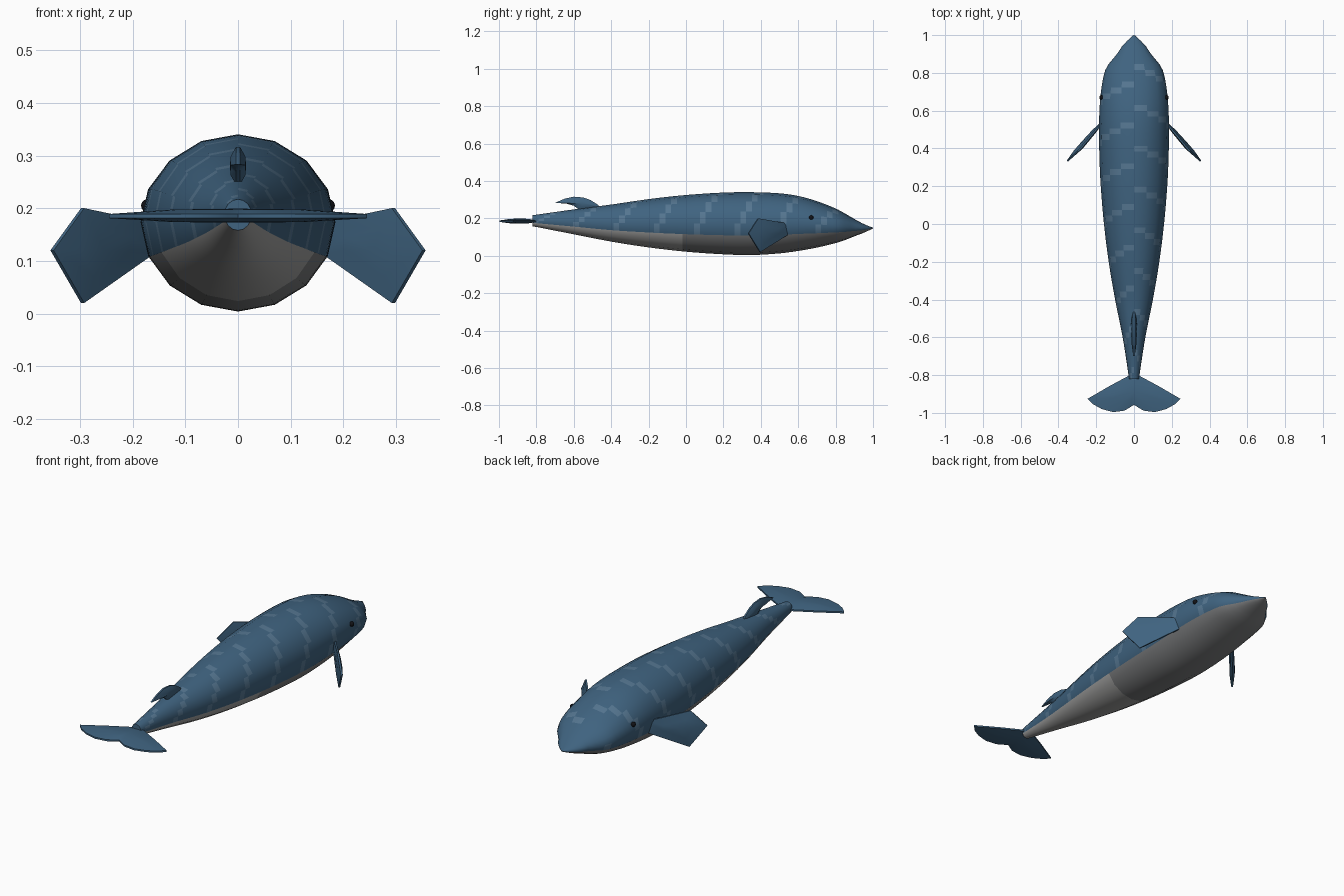
import bpy, bmesh, math
from mathutils import Vector

if "Cube" in bpy.data.objects:
    bpy.data.objects.remove(bpy.data.objects["Cube"])


def material(name, r, g, b):
    m = bpy.data.materials.new(name)
    m.diffuse_color = (r, g, b, 1)
    m.use_nodes = True
    m.node_tree.nodes["Principled BSDF"].inputs["Base Color"].default_value = m.diffuse_color
    return m


BLUE = material("blue skin", 0.05, 0.125, 0.215)
PATCH = material("pale patch", 0.09, 0.18, 0.28)
CHIN = material("throat grey", 0.19, 0.195, 0.2)
BELLY = material("belly grey", 0.36, 0.36, 0.355)
BLACK = material("eye black", 0.006, 0.006, 0.008)


def finish(bm, name, mats, angle=60):
    bmesh.ops.recalc_face_normals(bm, faces=bm.faces)
    me = bpy.data.meshes.new(name)
    bm.to_mesh(me)
    bm.free()
    for m in mats:
        me.materials.append(m)
    ob = bpy.data.objects.new(name, me)
    bpy.context.collection.objects.link(ob)
    bpy.ops.object.select_all(action='DESELECT')
    ob.select_set(True)
    bpy.context.view_layer.objects.active = ob
    bpy.ops.object.shade_smooth_by_angle(angle=math.radians(angle))
    return ob


# body stations: y, half width, bottom z, top z
STATIONS = [
    (-0.82, 0.026, 0.158, 0.217), (-0.6, 0.060, 0.115, 0.248),
    (-0.4, 0.100, 0.076, 0.274), (-0.2, 0.134, 0.045, 0.303),
    (0.0, 0.159, 0.022, 0.325), (0.2, 0.176, 0.008, 0.338),
    (0.35, 0.183, 0.004, 0.340), (0.5, 0.185, 0.013, 0.334),
    (0.6, 0.183, 0.026, 0.320), (0.7, 0.175, 0.044, 0.292),
    (0.8, 0.157, 0.068, 0.253), (0.84, 0.139, 0.080, 0.232),
    (0.9, 0.090, 0.104, 0.197), (0.95, 0.056, 0.123, 0.170),
    (1.0, 0.003, 0.146, 0.150)]


def station(y):
    # cubic blend between the stations
    k = max(i for i in range(len(STATIONS) - 1) if STATIONS[i][0] <= y + 1e-9)
    a, b = STATIONS[k], STATIONS[k + 1]
    p, n = STATIONS[max(k - 1, 0)], STATIONS[min(k + 2, len(STATIONS) - 1)]
    h = b[0] - a[0]
    t = (y - a[0]) / h
    out = []
    for c in (1, 2, 3):
        ma = (b[c] - p[c]) / (b[0] - p[0]) * h
        mb = (n[c] - a[c]) / (n[0] - a[0]) * h
        out.append((2*t**3 - 3*t**2 + 1) * a[c] + (t**3 - 2*t**2 + t) * ma
                   + (3*t**2 - 2*t**3) * b[c] + (t**3 - t**2) * mb)
    return out


# body: sixteen-sided loft, lower six strips grey, stepped patches above
SIDES, RINGS = 16, 59
bm = bmesh.new()
rings = []
for i in range(RINGS + 1):
    y = min(-0.82 + 1.82 * i / RINGS, 1.0)
    w, lo, hi = station(y)
    rings.append([bm.verts.new((w * math.sin(math.tau * j / SIDES), y,
                                (hi + lo) / 2 + (hi - lo) / 2 * math.cos(math.tau * j / SIDES)))
                  for j in range(SIDES)])
for i in range(RINGS):
    for j in range(SIDES):
        k = (j + 1) % SIDES
        f = bm.faces.new((rings[i][j], rings[i][k], rings[i + 1][k], rings[i + 1][j]))
        if 5 <= j <= 10:
            f.material_index = 3 if i < 26 else 2
        elif i < 54:
            right = j < 8
            out = j if right else SIDES - 1 - j
            f.material_index = int((i + out) % 7 == (4 if right else 1))
bm.faces.new(rings[0])
bm.faces.new(rings[-1])
finish(bm, "body", [BLUE, PATCH, CHIN, BELLY])


def fin(name, outline, centre, normal, edge, mid, mirror=False):
    # plate with thin rim and thicker middle
    centre, normal = Vector(centre), Vector(normal).normalized()
    bm = bmesh.new()
    loops = []
    for scale, off in ((0.5, mid), (1, edge), (1, -edge), (0.5, -mid)):
        loops.append([bm.verts.new(centre + (Vector(p) - centre) * scale + normal * off)
                      for p in outline])
    n = len(outline)
    for a, b in zip(loops, loops[1:]):
        for j in range(n):
            k = (j + 1) % n
            bm.faces.new((a[j], a[k], b[k], b[j]))
    for loop, off in ((loops[0], mid), (loops[-1], -mid)):
        tip = bm.verts.new(centre + normal * off * 1.1)
        for j in range(n):
            bm.faces.new((loop[j], loop[(j + 1) % n], tip))
    ob = finish(bm, name, [BLUE], 40)
    if mirror:
        mod = ob.modifiers.new("mirror", 'MIRROR')
        mod.use_bisect_axis[0] = False


# tail fluke
half = [(0.022, -0.8), (0.13, -0.858), (0.245, -0.925), (0.215, -0.955), (0.17, -0.98),
        (0.11, -0.996), (0.05, -0.988), (0.02, -0.97)]
outline = [(x, y, 0.185) for x, y in half] + [(0, -0.957, 0.185)]
outline += [(-x, y, 0.185) for x, y in reversed(half)]
fin("tail_fluke", outline, (0, -0.885, 0.186), (0, 0, 1), 0.004, 0.012)

# dorsal fin
profile = [(-0.46, 0.258), (-0.47, 0.272), (-0.51, 0.298), (-0.55, 0.312), (-0.6, 0.316),
           (-0.65, 0.305), (-0.7, 0.283), (-0.64, 0.279), (-0.6, 0.268), (-0.57, 0.245)]
fin("dorsal_fin", [(0, y, z) for y, z in profile], (0, -0.55, 0.28), (1, 0, 0), 0.004, 0.014)

# side flippers
flipper = [(0.16, 0.548, 0.172), (0.295, 0.385, 0.2), (0.353, 0.333, 0.12),
           (0.295, 0.395, 0.02), (0.16, 0.548, 0.115)]
fin("flippers", flipper, (0.265, 0.43, 0.12), (0.76, 0.65, 0), 0.004, 0.012, True)

# eyes
bm = bmesh.new()
bmesh.ops.create_uvsphere(bm, u_segments=12, v_segments=8, radius=0.012)
bmesh.ops.translate(bm, vec=(0.172, 0.67, 0.205), verts=bm.verts)
eyes = finish(bm, "eyes", [BLACK])
eyes.modifiers.new("mirror", 'MIRROR')
